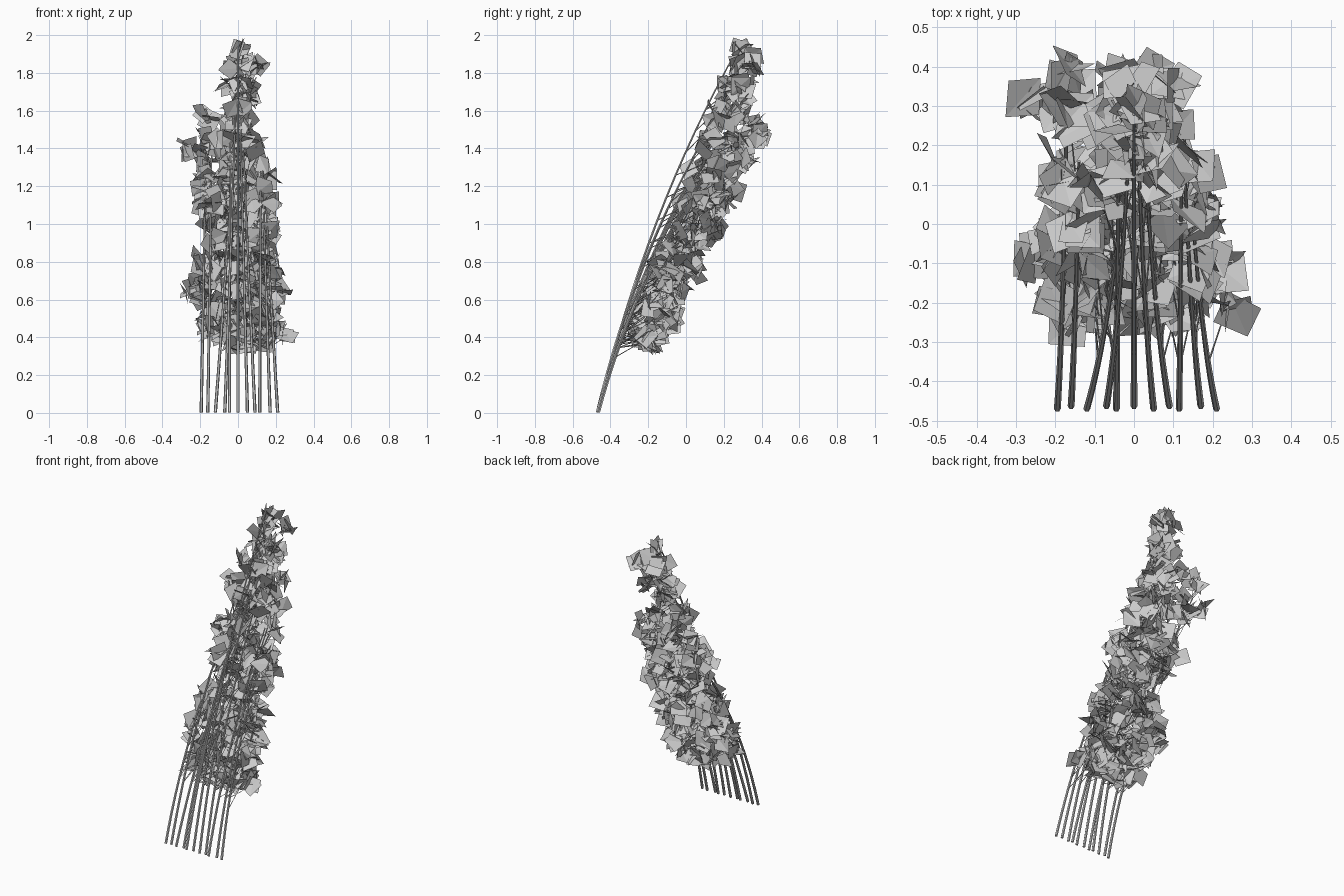
import bpy, bmesh, random, math
from mathutils import Vector

if "Cube" in bpy.data.objects:
    bpy.data.objects.remove(bpy.data.objects["Cube"])

random.seed(11)
R = random.uniform


def make_object(name, bm):
    mesh = bpy.data.meshes.new(name)
    bm.to_mesh(mesh)
    bm.free()
    obj = bpy.data.objects.new(name, mesh)
    bpy.context.collection.objects.link(obj)


def tube(bm, pts, r0, r1, sides=6):
    """Tapered tube through the points, capped at both ends."""
    rings = []
    for i, p in enumerate(pts):
        d = (pts[min(i + 1, len(pts) - 1)] - pts[max(i - 1, 0)]).normalized()
        u = d.orthogonal().normalized()
        if abs(d.x) < 0.95:
            u = (Vector((1, 0, 0)) - d * d.x).normalized()
        v = d.cross(u)
        r = r0 + (r1 - r0) * i / (len(pts) - 1)
        rings.append([bm.verts.new(p + r * (u * math.cos(a) + v * math.sin(a)))
                      for a in (2 * math.pi * k / sides for k in range(sides))])
    for a, b in zip(rings, rings[1:]):
        for k in range(sides):
            n = (k + 1) % sides
            bm.faces.new((a[k], a[n], b[n], b[k]))
    bm.faces.new(rings[0][::-1])
    bm.faces.new(rings[-1])


def leaf(bm, root, direction, size):
    """Square leaf folded lightly along its midrib."""
    d = direction.normalized()
    s = d.cross(Vector((R(-1, 1), R(-1, 1), R(-1, 1)))).normalized()
    n = d.cross(s)
    half, fold = size * R(0.42, 0.5), n * size * R(0.0, 0.1)
    mid = root + d * size * 0.5 + fold
    a, b, c, e = [bm.verts.new(p) for p in
                  (root, mid + s * half, root + d * size, mid - s * half)]
    bm.faces.new((a, b, c))
    bm.faces.new((a, c, e))


def bezier(p0, p1, p2, t):
    return p0 * (1 - t) ** 2 + p1 * 2 * t * (1 - t) + p2 * t * t


# Stems: base x, then tip x, y, z
STEMS = [(-.195, -.17, .34, 1.42), (-.16, -.14, .16, 1.36), (-.12, -.02, .14, 1.42),
         (-.07, -.01, .25, 1.72), (-.045, -.04, .16, 1.48), (0, 0, .28, 1.94),
         (.05, .01, .22, 1.66), (.09, .03, .13, 1.38), (.115, .12, .11, 1.28),
         (.17, .13, .12, 1.28), (.21, .15, .01, 1.08)]
stems, twigs, leaves = bmesh.new(), bmesh.new(), bmesh.new()
paths = []
for i, (bx, x, y, z) in enumerate(STEMS):
    by = (-.47, -.463)[i % 2]
    p0, p2 = Vector((bx, by, 0.003)), Vector((x, y, z))
    slope = .235 if z > 1.5 else .27
    p1 = Vector((bx + (x - bx) * .6, by + slope * z * .55, z * .55))
    path = [bezier(p0, p1, p2, i / 16) for i in range(17)]
    paths.append(path)
    tube(stems, path, 0.0088, 0.004)


def cluster(start, centre, count, spread=.04):
    """Twig from the stem carrying a tuft of leaves."""
    mid = (start + centre) / 2 + Vector((0, .015, -.01))
    tube(twigs, [start, mid, centre], 0.0025, 0.0012, 4)
    for _ in range(count):
        d = Vector((R(-1, 1), R(-1, 1), R(-1, 1))).normalized()
        root = centre + Vector((R(-spread, spread), R(-spread, spread), R(-spread, spread)))
        leaf(leaves, root - d * .06, d, R(.105, .15))


# Leaf tufts along each stem, evenly spread over the back side
for n, path in enumerate(paths):
    for i in range(len(path) - 1):
        p = path[i].lerp(path[i + 1], R(0, 1))
        if p.z < 0.36:
            continue
        z = p.z + R(.0, .06)
        lo, hi = -.375 + .33 * z, -.34 + .49 * z
        f = ((n * 4 + i * 7) % 11 + R(0, 1)) / 11
        y = lo + (hi - lo) * f
        if z > 1.55:
            y = p.y + R(.04, .12)
        x = max(-.18, min(.16, p.x + R(-.05, .05)))
        cluster(path[max(i - 1, 4)], Vector((x, y, z)), random.randint(4, 5))

# Outlying tufts that shape the silhouette: stem index, stem step, centre
OUTLIERS = [(10, 5, .25, -.2, .42), (0, 6, -.26, -.08, .65), (0, 14, -.26, .31, 1.40),
            (0, 16, -.17, .39, 1.46), (5, 15, .0, .29, 1.93), (5, 14, .1, .35, 1.84),
            (3, 16, -.06, .29, 1.73), (6, 16, .06, .33, 1.68), (5, 14, .02, .29, 1.84),
            (3, 14, -.04, .36, 1.54), (6, 14, .05, .38, 1.47), (9, 6, .2, -.12, .66),
            (0, 5, -.16, -.23, .46), (4, 4, -.03, -.2, .36), (8, 5, .12, -.2, .38),
            (0, 16, -.17, .30, 1.57), (7, 4, .05, -.18, .37), (2, 4, -.1, -.22, .42),
            (5, 13, .03, .24, 1.7), (3, 14, -.02, .22, 1.6)]
for s, k, x, y, z in OUTLIERS:
    cluster(paths[s][k], Vector((x, y, z)), 5, .025)

make_object("stems", stems)
make_object("twigs", twigs)
make_object("leaves", leaves)
